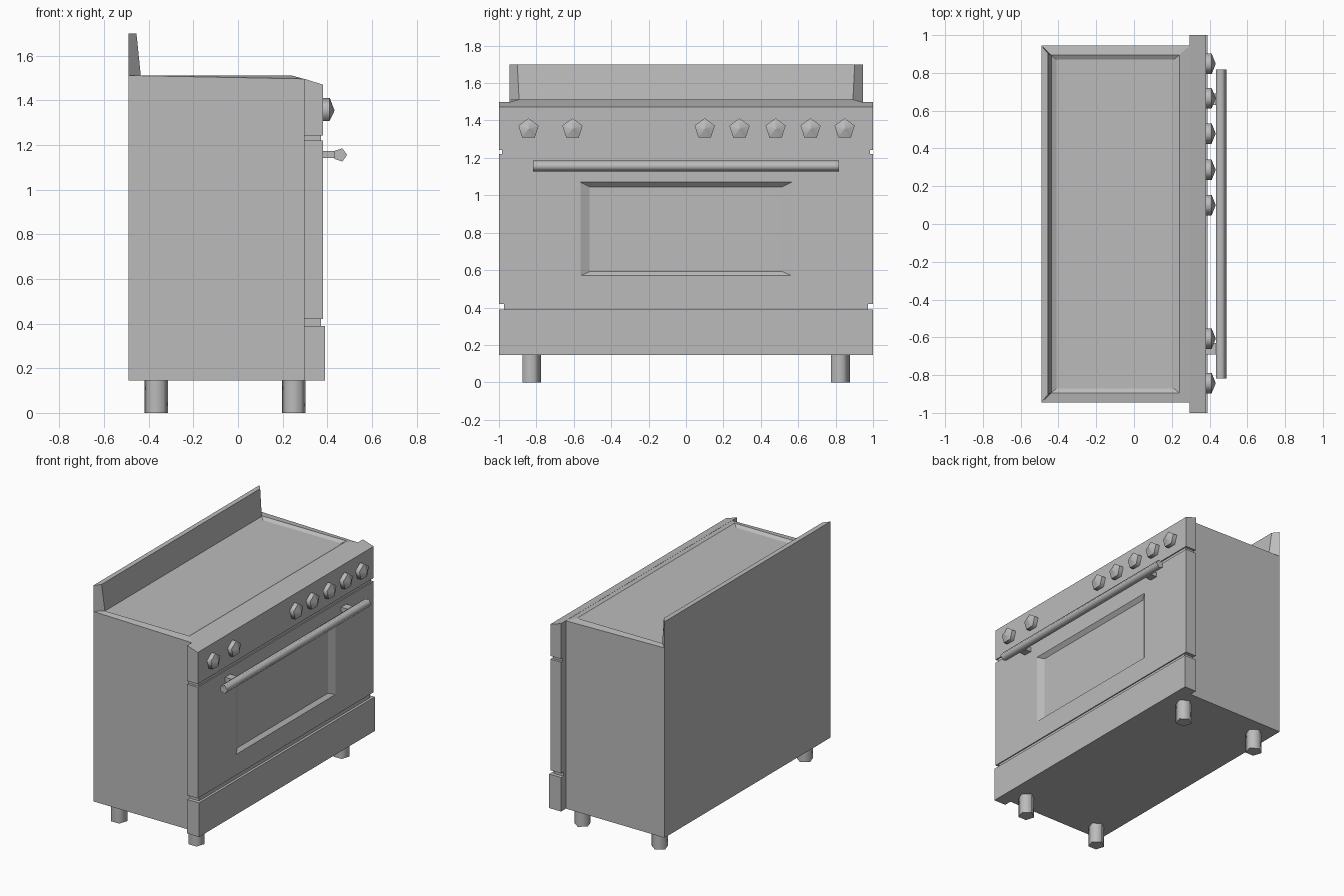
import bpy, bmesh, math

cube = bpy.data.objects.get("Cube")
if cube:
    bpy.data.objects.remove(cube, do_unlink=True)

steel = bpy.data.materials.new("grey_steel")
steel.use_nodes = True
GREY = (0.5, 0.5, 0.5, 1)
steel.diffuse_color = GREY
steel.node_tree.nodes["Principled BSDF"].inputs["Base Color"].default_value = GREY


def loft(name, rings, smooth=False):
    """Skin a list of equal-length rings and cap both ends."""
    bm = bmesh.new()
    loops = [[bm.verts.new(p) for p in ring] for ring in rings]
    n = len(loops[0])
    for a, b in zip(loops, loops[1:]):
        for i in range(n):
            j = (i + 1) % n
            face = bm.faces.new((a[i], a[j], b[j], b[i]))
            face.smooth = smooth
    bm.faces.new(loops[0])
    bm.faces.new(loops[-1])
    # ring edges stay crisp when the sides are smooth
    for ring in loops:
        for i in range(n):
            bm.edges.get((ring[i], ring[(i + 1) % n])).smooth = False
    bmesh.ops.recalc_face_normals(bm, faces=bm.faces)
    mesh = bpy.data.meshes.new(name)
    bm.to_mesh(mesh)
    bm.free()
    mesh.materials.append(steel)
    obj = bpy.data.objects.new(name, mesh)
    bpy.context.collection.objects.link(obj)
    return obj


def flat(x0, x1, y, zb, zf):
    """Horizontal rectangle, back edge at zb and front edge at zf."""
    return [(x0, -y, zb), (x1, -y, zf), (x1, y, zf), (x0, y, zb)]


def upright(x, y, z0, z1):
    """Vertical rectangle facing the front of the cooker."""
    return [(x, -y, z0), (x, y, z0), (x, y, z1), (x, -y, z1)]


def pentagon(r):
    return [(r * math.cos(i * math.tau / 5), r * math.sin(i * math.tau / 5))
            for i in range(5)]


BACK, SEAM, FACE, BASE = -0.49, 0.295, 0.38, 0.145

# Cabinet with a shallow recessed cooktop
loft("cabinet", [
    flat(BACK, SEAM, 0.945, BASE, BASE),
    flat(BACK, SEAM, 0.945, 1.512, 1.497),
    flat(-0.44, 0.24, 0.895, 1.512, 1.512),
    flat(-0.41, 0.21, 0.87, 1.497, 1.497)])

# Backsplash with mitred ends
def splash(front, y, z):
    return [(BACK, -0.945, z), (front, -y, z), (front, y, z), (BACK, 0.945, z)]

loft("backsplash", [splash(-0.435, 0.892, 1.505), splash(-0.455, 0.902, 1.70)])

# Control panel with a sloping top
profile = [(SEAM, 1.243), (FACE, 1.243), (FACE, 1.471), (SEAM, 1.498)]
loft("control_panel", [[(x, y, z) for x, z in profile] for y in (-1, 1)])

# Oven door with a bevelled window recess
loft("oven_door", [
    upright(SEAM, 1, 0.42, 1.22), upright(FACE, 1, 0.42, 1.22),
    upright(FACE, 0.565, 0.57, 1.07), upright(0.355, 0.515, 0.592, 1.045)])

# Drawer and the set-back strips between the panels
loft("drawer", [upright(SEAM, 1, BASE, 0.39), upright(0.39, 1, BASE, 0.39)])
loft("upper_gap", [upright(SEAM, 0.983, 1.21, 1.25), upright(0.372, 0.983, 1.21, 1.25)])
loft("lower_gap", [upright(SEAM, 0.973, 0.38, 0.43), upright(0.372, 0.973, 0.38, 0.43)])

# Knobs: five-sided with a shallow pointed cap
for i, y in enumerate((-0.842, -0.607, 0.10, 0.286, 0.479, 0.666, 0.848)):
    def ring(x, r):
        return [(x, y + b, 1.355 + a) for a, b in pentagon(r)]
    loft(f"knob_{i + 1}", [ring(FACE, 0.057), ring(0.411, 0.057), ring(0.432, 0.002)], True)

# Door handle and its brackets
loft("door_handle", [[(0.458 + a, y, 1.156 + b) for a, b in pentagon(0.031)]
                     for y in (-0.818, 0.818)], True)
for side, y in (("right", -0.66), ("left", 0.66)):
    bracket = [(y - 0.03, 1.142), (y + 0.03, 1.142), (y + 0.03, 1.174), (y - 0.03, 1.174)]
    loft(f"handle_bracket_{side}", [[(x, v, z) for v, z in bracket] for x in (FACE, 0.445)])

# Legs
for end, x in (("rear", -0.366), ("front", 0.25)):
    for side, y in (("right", -0.83), ("left", 0.82)):
        loft(f"{end}_{side}_leg", [[(x + b, y + a, z) for a, b in pentagon(0.056)]
                                   for z in (0, BASE)], True)
